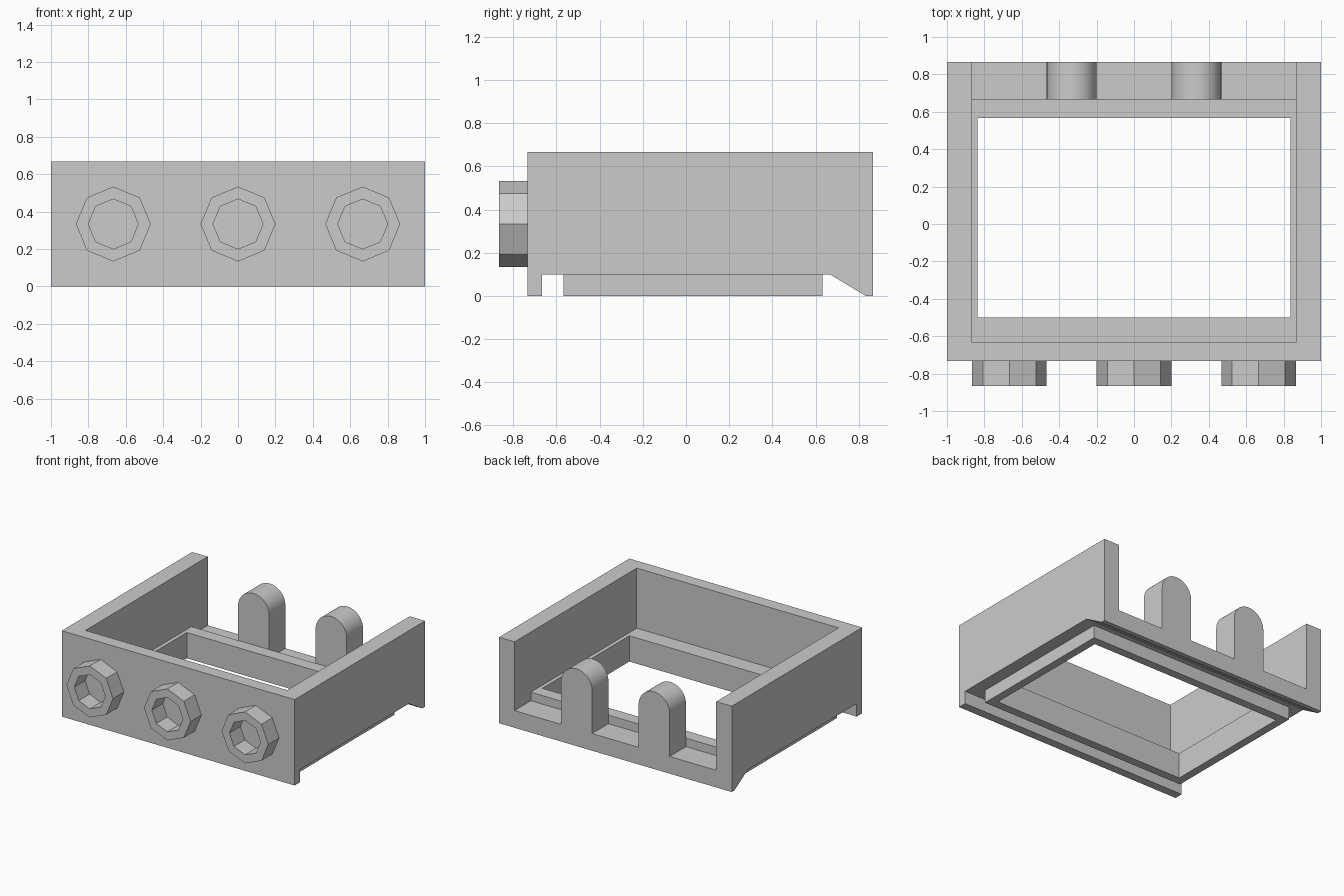
import bpy, bmesh
from math import sin, cos, pi, radians
from mathutils import Vector

if "Cube" in bpy.data.objects:
    bpy.data.objects.remove(bpy.data.objects["Cube"])

U = 1 / 15  # base module of the design

grey = bpy.data.materials.new("plain grey")
grey.use_nodes = True
grey.diffuse_color = (0.6, 0.6, 0.6, 1)
grey.node_tree.nodes["Principled BSDF"].inputs["Base Color"].default_value = (0.6, 0.6, 0.6, 1)


def finish(name, bm):
    bmesh.ops.recalc_face_normals(bm, faces=bm.faces)
    mesh = bpy.data.meshes.new(name)
    bm.to_mesh(mesh)
    bm.free()
    mesh.materials.append(grey)
    ob = bpy.data.objects.new(name, mesh)
    bpy.context.collection.objects.link(ob)
    return ob


def prism(name, points, push):
    """Close a polygon and extrude it along the push vector."""
    bm = bmesh.new()
    face = bm.faces.new([bm.verts.new(p) for p in points])
    new = bmesh.ops.extrude_face_region(bm, geom=[face])["geom"]
    bmesh.ops.translate(bm, vec=push, verts=[v for v in new if isinstance(v, bmesh.types.BMVert)])
    return finish(name, bm)


def side_profile(name, half_width, yz):
    return prism(name, [(-half_width, y * U, z * U) for y, z in yz], (2 * half_width, 0, 0))


def box(name, half_width, y0, y1, z0, z1):
    return side_profile(name, half_width, [(y0, z0), (y1, z0), (y1, z1), (y0, z1)])


def combine(target, other, operation):
    mod = target.modifiers.new(operation.lower(), "BOOLEAN")
    mod.operation, mod.object, mod.solver = operation, other, "EXACT"
    bpy.context.view_layer.objects.active = target
    bpy.ops.object.modifier_apply(modifier=mod.name)
    bpy.data.objects.remove(other)


# Housing: outer block with front lip and sloped rear foot
housing = side_profile("housing", 1, [(-11, 0), (-10, 0), (-10, 1.5), (10, 1.5),
                                      (12.5, 0), (13, 0), (13, 10), (-11, 10)])
# Rim below the floor
combine(housing, box("rim", 0.9, -8.5, 9.5, 0, 1.6), "UNION")
# Cavity, open at the back above a low sill
cavity = side_profile("cavity_cutter", 13 * U, [(-9.5, 3), (10, 3), (10, 2), (14, 2), (14, 11), (-9.5, 11)])
combine(housing, cavity, "DIFFERENCE")
# Rectangular floor opening
combine(housing, box("opening_cutter", 12.55 * U, -7.5, 8.5, -1, 5), "DIFFERENCE")

# Rounded tabs on the back sill
for side, cx in (("left", 5 * U), ("right", -5 * U)):
    r, n = 2 * U, 32
    outline = [(cx + r, 10 * U, 2 * U)]
    outline += [(cx + r * cos(pi * i / n), 10 * U, 7 * U + r * sin(pi * i / n)) for i in range(n + 1)]
    outline.append((cx - r, 10 * U, 2 * U))
    tab = prism(side + "_back_tab", outline, (0, 3 * U, 0))
    bpy.ops.object.select_all(action="DESELECT")
    tab.select_set(True)
    bpy.context.view_layer.objects.active = tab
    bpy.ops.object.shade_smooth_by_angle(angle=radians(30))

# Hollow octagonal sockets on the front
for side, cx in (("left", 10 * U), ("middle", 0), ("right", -10 * U)):
    bm = bmesh.new()

    def ring(radius, y):
        return [bm.verts.new((cx + radius * cos(i * pi / 4), y, 5 * U + radius * sin(i * pi / 4)))
                for i in range(8)]

    loops = [ring(3 * U, -11 * U), ring(3 * U, -13 * U), ring(2 * U, -13 * U), ring(2 * U, -11 * U)]
    for a, b in zip(loops, loops[1:]):
        for i in range(8):
            j = (i + 1) % 8
            bm.faces.new((a[i], a[j], b[j], b[i]))
    finish(side + "_front_socket", bm)
